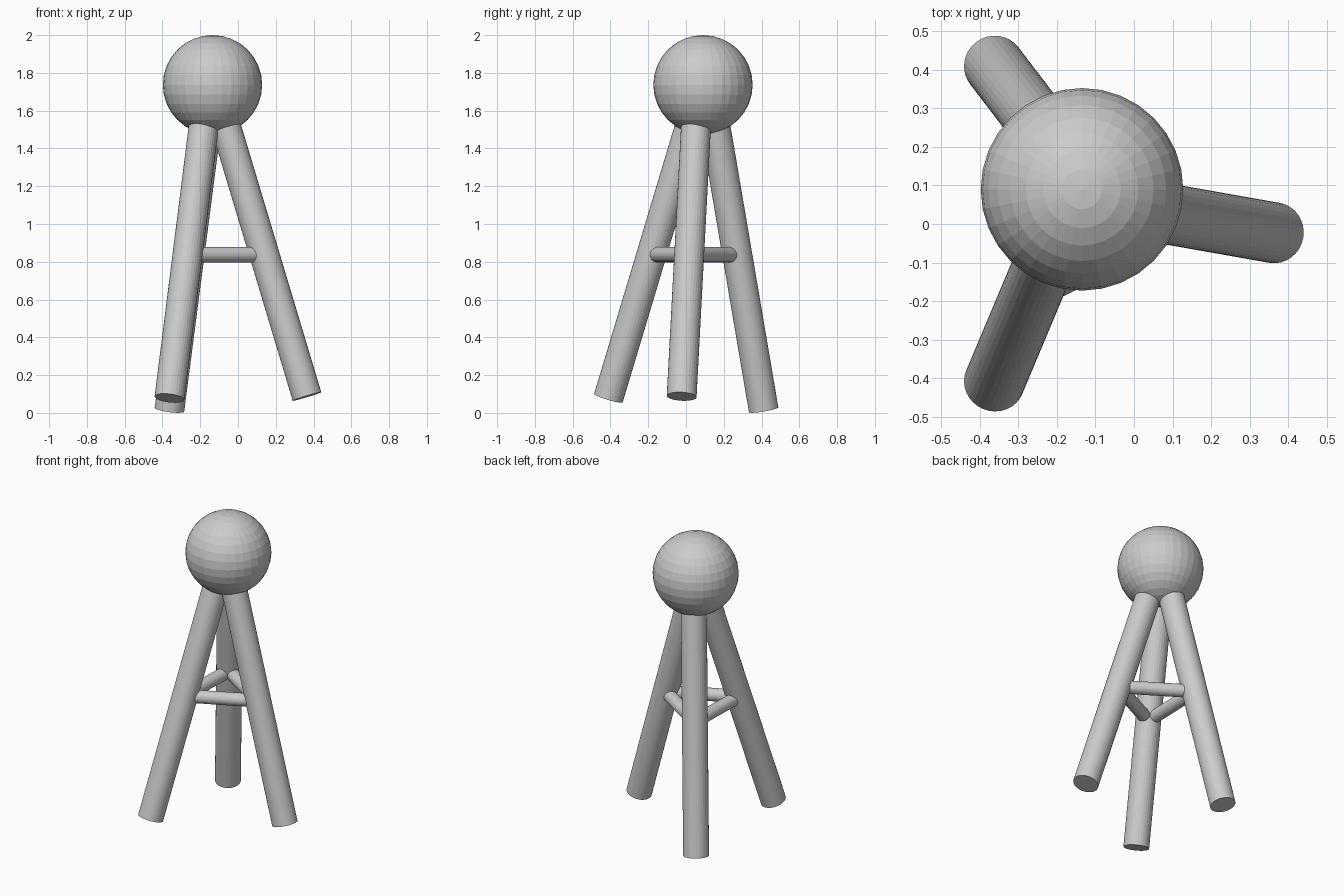
import bpy
from mathutils import Vector

cube = bpy.data.objects.get("Cube")
if cube:
    bpy.data.objects.remove(cube, do_unlink=True)

# Single plain grey
grey = bpy.data.materials.new("plain_grey")
grey.use_nodes = True
colour = (0.6, 0.6, 0.6, 1.0)
grey.diffuse_color = colour
grey.node_tree.nodes["Principled BSDF"].inputs["Base Color"].default_value = colour


def finish(name):
    obj = bpy.context.object
    obj.name = name
    obj.data.materials.append(grey)
    return obj


def rod(name, start, end, radius):
    """Flat-ended cylinder between two points."""
    axis = end - start
    bpy.ops.mesh.primitive_cylinder_add(vertices=32, radius=radius, depth=axis.length,
                                        location=(start + end) / 2)
    obj = finish(name)
    obj.rotation_euler = axis.to_track_quat('Z', 'Y').to_euler()
    return obj


# Ball on top
bpy.ops.mesh.primitive_uv_sphere_add(segments=32, ring_count=16, radius=0.263,
                                     location=(-0.135, 0.09, 1.737))
finish("ball")

# Splayed legs: foot centre and sideways lean per unit of height
legs = {
    "left": (Vector((0.365, -0.023, 0.087)), Vector((-0.3, 0.053, 1))),
    "back": (Vector((-0.363, 0.411, 0.017)), Vector((0.13, -0.17, 1))),
    "front": (Vector((-0.363, -0.411, 0.078)), Vector((0.126, 0.3, 1))),
}


def at_height(leg, z):
    foot, lean = legs[leg]
    return foot + lean * (z - foot.z)


for leg, (foot, lean) in legs.items():
    rod(leg + "_leg", foot, at_height(leg, 1.6), 0.079)

# Rungs joining neighbouring legs
for a, b in (("left", "back"), ("back", "front"), ("front", "left")):
    rod(f"{a}_{b}_rung", at_height(a, 0.838), at_height(b, 0.838), 0.041)
